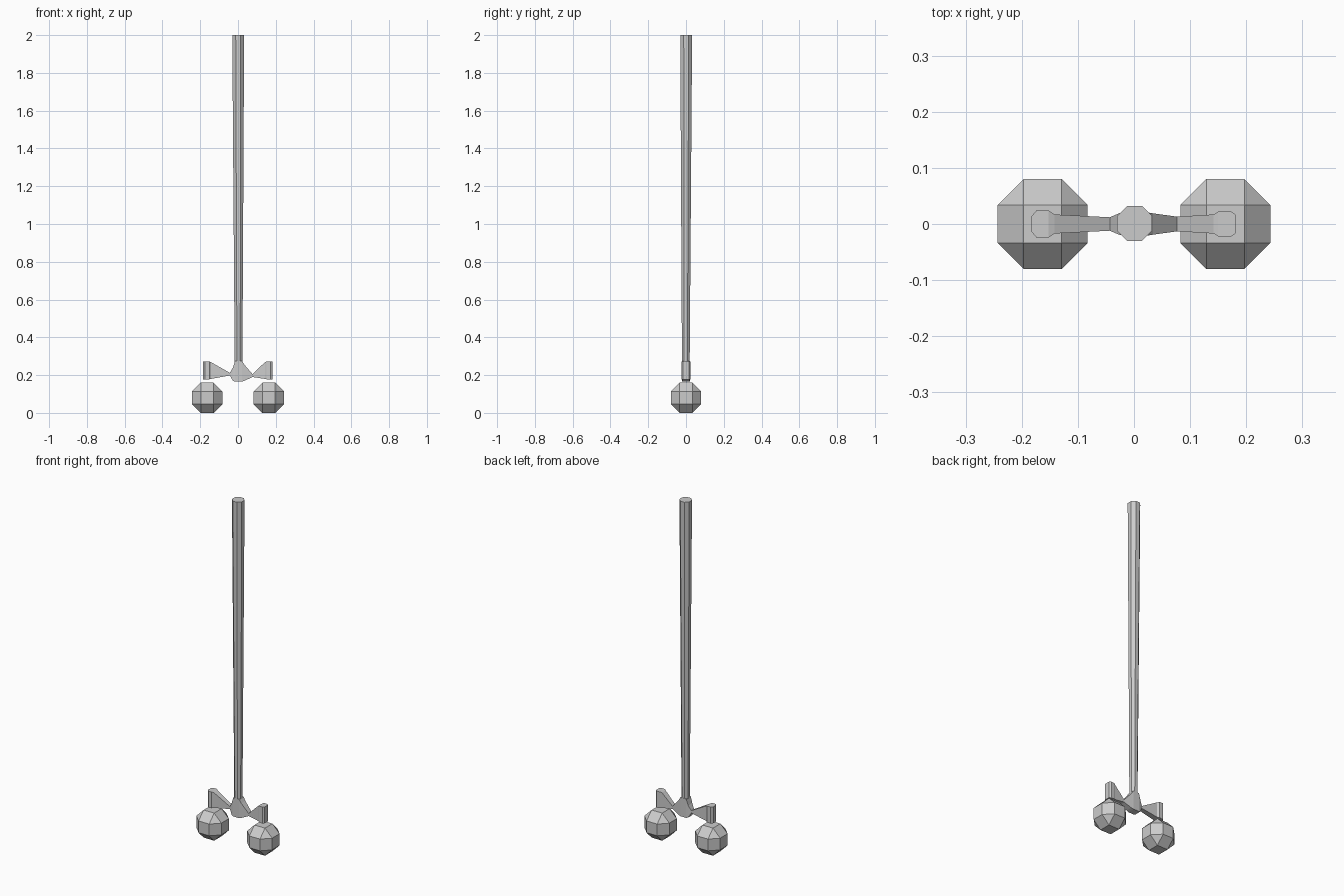
import bpy, bmesh, math
from itertools import product

if "Cube" in bpy.data.objects:
    bpy.data.objects.remove(bpy.data.objects["Cube"])


def finish(name, bm):
    bmesh.ops.recalc_face_normals(bm, faces=bm.faces)
    mesh = bpy.data.meshes.new(name)
    bm.to_mesh(mesh)
    bm.free()
    obj = bpy.data.objects.new(name, mesh)
    bpy.context.collection.objects.link(obj)
    return obj


def loft(name, rings):
    """Skin a series of equal-length rings and cap both ends."""
    bm = bmesh.new()
    loops = [[bm.verts.new(p) for p in ring] for ring in rings]
    n = len(loops[0])
    for a, b in zip(loops, loops[1:]):
        for i in range(n):
            bm.faces.new((a[i], a[(i + 1) % n], b[(i + 1) % n], b[i]))
    bm.faces.new(loops[0])
    bm.faces.new(loops[-1])
    return finish(name, bm)


def octagon(cx, cy, r, z):
    return [(cx + r * math.cos(math.radians(22.5 + 45 * i)),
             cy + r * math.sin(math.radians(22.5 + 45 * i)), z) for i in range(8)]


# Tapered eight-sided pole
loft("pole", [octagon(0.003, -0.001, 0.022, 0.25),
              octagon(0.001, 0.001, 0.034, 2.0)])

# Bow-shaped crossbar with central hub: x, low z, high z, half depth
sections = [
    (-0.184, 0.177, 0.272, 0.012), (-0.174, 0.176, 0.272, 0.024),
    (-0.152, 0.178, 0.272, 0.024), (-0.142, 0.180, 0.268, 0.017),
    (-0.043, 0.198, 0.212, 0.012), (-0.027, 0.170, 0.240, 0.019),
    (-0.016, 0.166, 0.275, 0.021), (0.021, 0.166, 0.275, 0.021),
    (0.034, 0.170, 0.255, 0.019), (0.077, 0.190, 0.205, 0.013),
    (0.142, 0.180, 0.268, 0.017), (0.150, 0.178, 0.272, 0.022),
    (0.172, 0.176, 0.272, 0.023), (0.182, 0.177, 0.272, 0.016)]
loft("crossbar", [[(x, -h, lo), (x, h, lo), (x, h, hi), (x, -h, hi)]
                  for x, lo, hi, h in sections])

# Faceted balls below each end of the crossbar
A, B = 0.034, 0.080
for side, label in ((-1, "left"), (1, "right")):
    bm = bmesh.new()
    for signs in product((-1, 1), repeat=3):
        for axis in range(3):
            p = [s * (B if i == axis else A) for i, s in enumerate(signs)]
            bm.verts.new((p[0] + side * 0.163, p[1], p[2] + B))
    bmesh.ops.convex_hull(bm, input=bm.verts)
    bmesh.ops.dissolve_limit(bm, angle_limit=0.02, verts=bm.verts, edges=bm.edges)
    finish(label + "_ball", bm)
